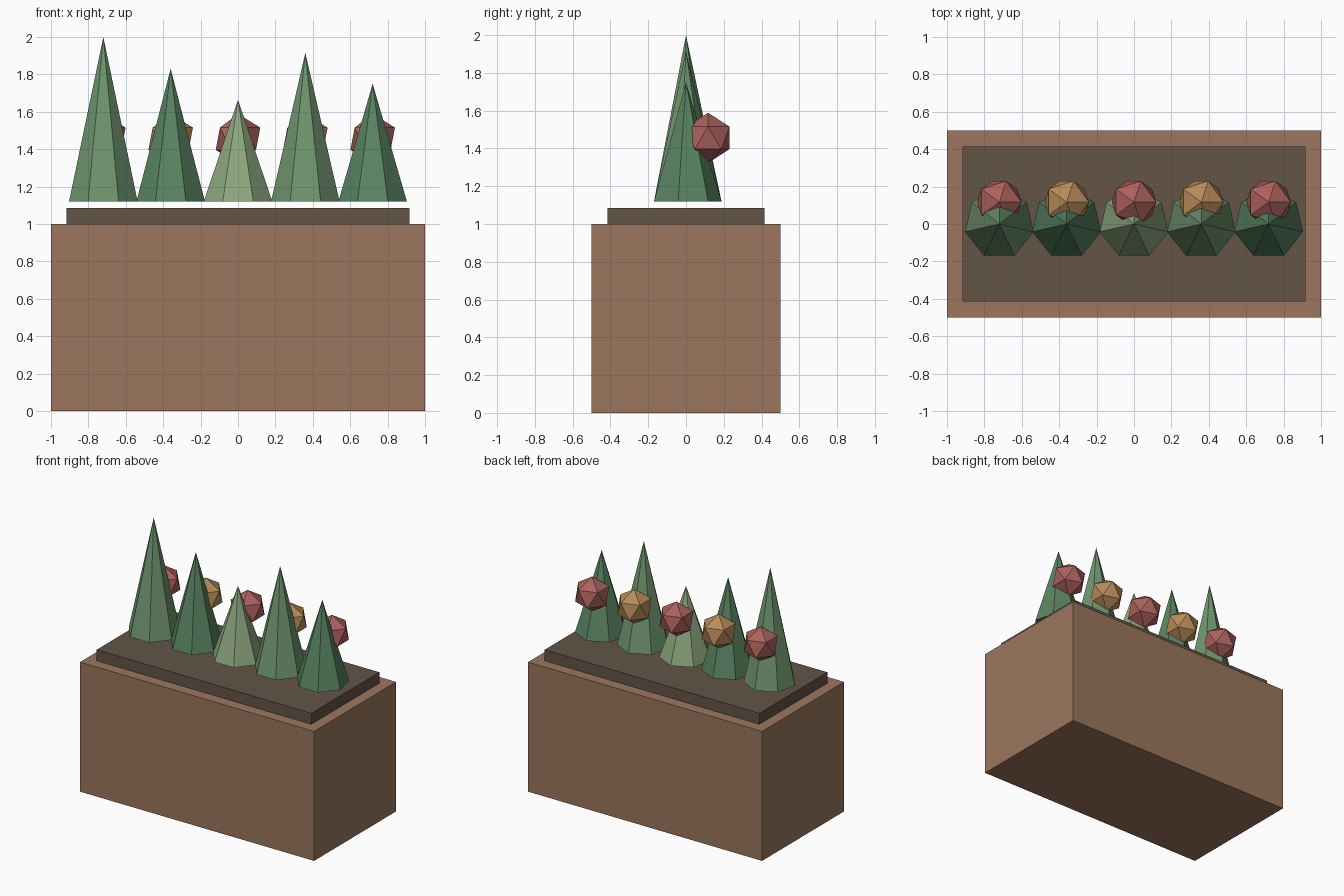
import bpy
from mathutils import Matrix
import bmesh

if "Cube" in bpy.data.objects:
    bpy.data.objects.remove(bpy.data.objects["Cube"])


def material(name, rgb):
    m = bpy.data.materials.new(name)
    m.diffuse_color = (*rgb, 1)
    m.use_nodes = True
    m.node_tree.nodes["Principled BSDF"].inputs["Base Color"].default_value = m.diffuse_color
    return m


def add(name, bm, mat, loc):
    mesh = bpy.data.meshes.new(name)
    bm.to_mesh(mesh)
    bm.free()
    mesh.materials.append(mat)
    ob = bpy.data.objects.new(name, mesh)
    ob.location = loc
    bpy.context.collection.objects.link(ob)
    return ob


def box(name, size, loc, mat):
    bm = bmesh.new()
    bmesh.ops.create_cube(bm, size=1, matrix=Matrix.Diagonal((*size, 1)))
    add(name, bm, mat, loc)


def spike(name, radius, height, loc, mat):
    bm = bmesh.new()
    bmesh.ops.create_cone(bm, cap_ends=True, segments=7, radius1=radius, radius2=0,
                          depth=height, matrix=Matrix.Translation((0, 0, height / 2)))
    bmesh.ops.remove_doubles(bm, verts=bm.verts, dist=1e-4)
    add(name, bm, mat, loc)


def ball(name, radius, loc, mat):
    bm = bmesh.new()
    bmesh.ops.create_icosphere(bm, subdivisions=1, radius=radius)
    add(name, bm, mat, loc)


clay = material("clay", (0.33, 0.18, 0.11))
earth = material("earth", (0.125, 0.09, 0.063))
mid_green = material("mid_green", (0.16, 0.30, 0.16))
dark_green = material("dark_green", (0.10, 0.23, 0.12))
pale_green = material("pale_green", (0.27, 0.39, 0.21))
red = material("red", (0.41, 0.12, 0.11))
orange = material("orange", (0.47, 0.26, 0.10))

# planter and soil
box("planter_box", (2, 1, 1), (0, 0, 0.5), clay)
box("soil", (1.834, 0.83, 0.085), (0, 0, 1.0425), earth)

# row of plants, each with a bloom behind it
base = 1.12
tips = [2.0, 1.83, 1.665, 1.915, 1.75]
greens = [mid_green, dark_green, pale_green, mid_green, dark_green]
for i, (tip, green) in enumerate(zip(tips, greens)):
    x = -0.72 + 0.36 * i
    spike(f"leaf_cone_{i + 1}", 0.188, tip - base, (x, 0, base), green)
    ball(f"bloom_{i + 1}", 0.133, (x, 0.117, 1.456), orange if i % 2 else red)
